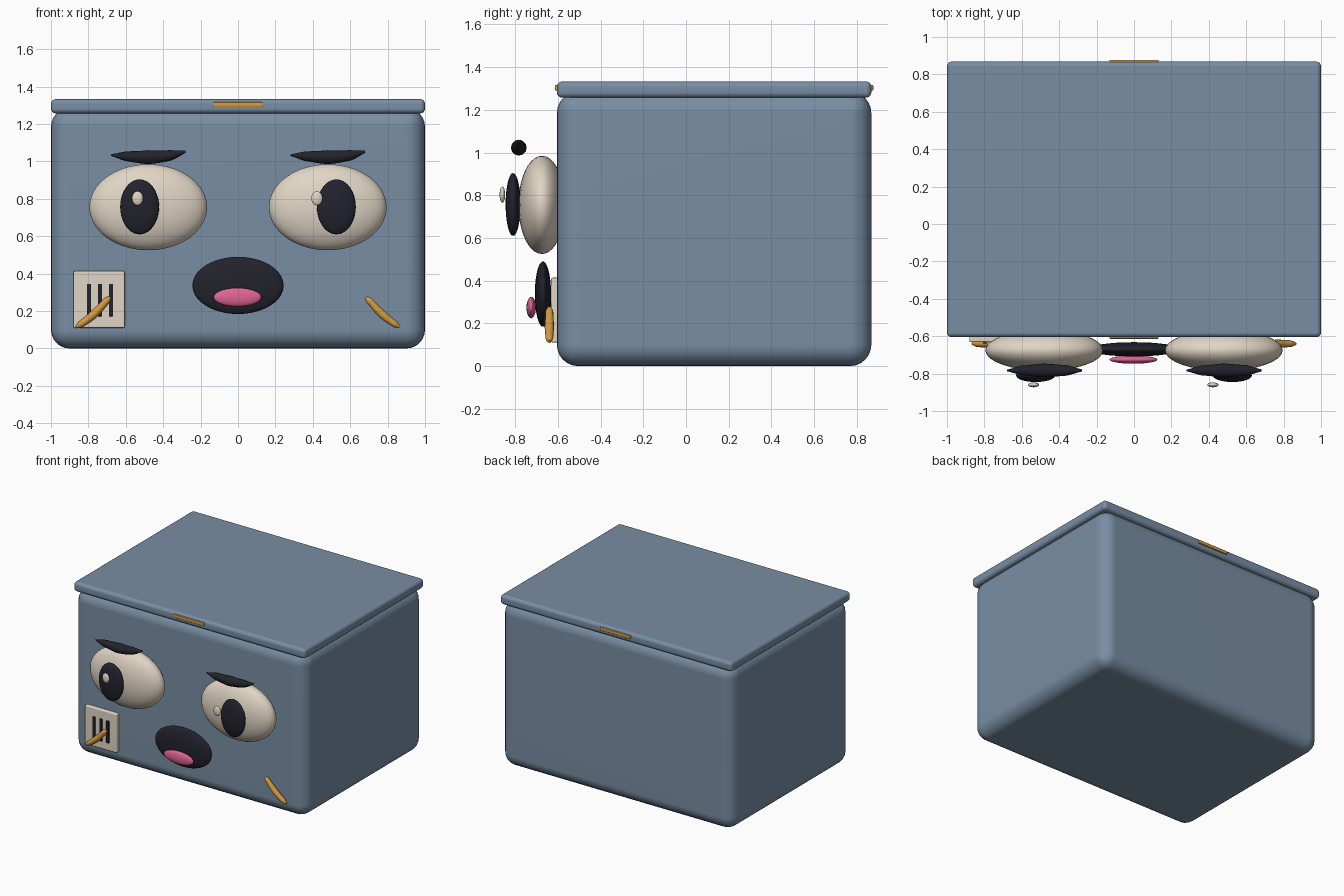
import bpy
import bmesh
from mathutils import Vector

cube = bpy.data.objects.get("Cube")
if cube:
    bpy.data.objects.remove(cube, do_unlink=True)


def material(name, rgb):
    mat = bpy.data.materials.new(name)
    mat.use_nodes = True
    colour = (*rgb, 1)
    mat.diffuse_color = colour
    mat.node_tree.nodes["Principled BSDF"].inputs["Base Color"].default_value = colour
    return mat


blue = material("slate blue", (0.19, 0.27, 0.37))
cream = material("warm cream", (0.75, 0.67, 0.56))
dark = material("ink", (0.016, 0.016, 0.026))
pink = material("tongue pink", (0.75, 0.13, 0.29))
gold = material("amber", (0.65, 0.33, 0.05))


def finish(obj, mat):
    obj.data.materials.append(mat)
    for poly in obj.data.polygons:
        poly.use_smooth = True
    return obj


def mesh_object(name, bm, mat):
    mesh = bpy.data.meshes.new(name)
    bm.to_mesh(mesh)
    bm.free()
    obj = bpy.data.objects.new(name, mesh)
    bpy.context.collection.objects.link(obj)
    return finish(obj, mat)


def box(name, low, high, bevel, mat, segments=4):
    """Rounded box between two opposite corners."""
    low, high = Vector(low), Vector(high)
    bm = bmesh.new()
    bmesh.ops.create_cube(bm, size=1)
    bmesh.ops.scale(bm, vec=high - low, verts=bm.verts)
    bmesh.ops.translate(bm, vec=(low + high) / 2, verts=bm.verts)
    bmesh.ops.bevel(bm, geom=bm.edges[:], offset=bevel, segments=segments,
                    profile=0.5, affect='EDGES')
    obj = mesh_object(name, bm, mat)
    normals = obj.modifiers.new("weighted normals", 'WEIGHTED_NORMAL')
    normals.keep_sharp = True
    return obj


def ellipsoid(name, centre, radii, mat):
    bm = bmesh.new()
    bmesh.ops.create_uvsphere(bm, u_segments=32, v_segments=20, radius=1)
    bmesh.ops.scale(bm, vec=radii, verts=bm.verts)
    bmesh.ops.translate(bm, vec=centre, verts=bm.verts)
    return mesh_object(name, bm, mat)


def stroke(name, points, radii, mat):
    """Round tube with a varying radius along a smooth path."""
    curve = bpy.data.curves.new(name, 'CURVE')
    curve.dimensions = '3D'
    curve.bevel_depth = 1
    curve.bevel_resolution = 4
    curve.use_fill_caps = True
    spline = curve.splines.new('BEZIER')
    spline.bezier_points.add(len(points) - 1)
    spline.resolution_u = 8
    for bp, co, radius in zip(spline.bezier_points, points, radii):
        bp.co = co
        bp.radius = radius
        bp.handle_left_type = bp.handle_right_type = 'AUTO'
    curve.materials.append(mat)
    obj = bpy.data.objects.new(name, curve)
    bpy.context.collection.objects.link(obj)
    return obj


# Box body and lid
front, back = -0.605, 0.868
box("body", (-1, front, 0), (1, back, 1.285), 0.1, blue, 6)
box("lid", (-1, front, 1.257), (1, back, 1.333), 0.025, blue)

# Lid clasps, front and back
for name, y in (("front_clasp", front), ("back_clasp", back)):
    box(name, (-0.132, y - 0.009, 1.29), (0.132, y + 0.009, 1.317), 0.005, gold, 2)

# Eyes and brows
for side, s, glint_x in (("right", -1, -0.537), ("left", 1, 0.422)):
    ellipsoid(side + "_eye", (0.48 * s, -0.675, 0.755), (0.315, 0.11, 0.23), cream)
    ellipsoid(side + "_pupil", (0.526 * s, -0.81, 0.757), (0.104, 0.035, 0.147), dark)
    ellipsoid(side + "_glint", (glint_x, -0.86, 0.803), (0.03, 0.013, 0.038), cream)
    path = [(0.48 * s + dx, -0.783, z) for dx, z in
            ((-0.2, 1.034), (-0.12, 1.028), (0, 1.023), (0.12, 1.033), (0.2, 1.053))]
    stroke(side + "_brow", path, (0.004, 0.026, 0.037, 0.028, 0.006), dark)

# Mouth and tongue
ellipsoid("mouth", (0, -0.67, 0.337), (0.244, 0.038, 0.153), dark)
ellipsoid("tongue", (-0.003, -0.725, 0.274), (0.128, 0.022, 0.05), pink)

# Vent plate with three slots
box("vent_plate", (-0.88, -0.632, 0.11), (-0.605, -0.59, 0.414), 0.008, cream, 2)
for i in range(3):
    x = -0.797 + 0.059 * i
    box(f"vent_slot_{i + 1}", (x - 0.011, -0.64, 0.172), (x + 0.011, -0.63, 0.346),
        0.002, dark, 1)

# Curved cheek marks
for side, s in (("right", -1), ("left", 1)):
    path = [(x * s, -0.64, z) for x, z in
            ((0.685, 0.274), (0.7, 0.258), (0.772, 0.182), (0.84, 0.13), (0.864, 0.115))]
    stroke(side + "_cheek_mark", path, (0.008, 0.018, 0.022, 0.018, 0.008), gold)
